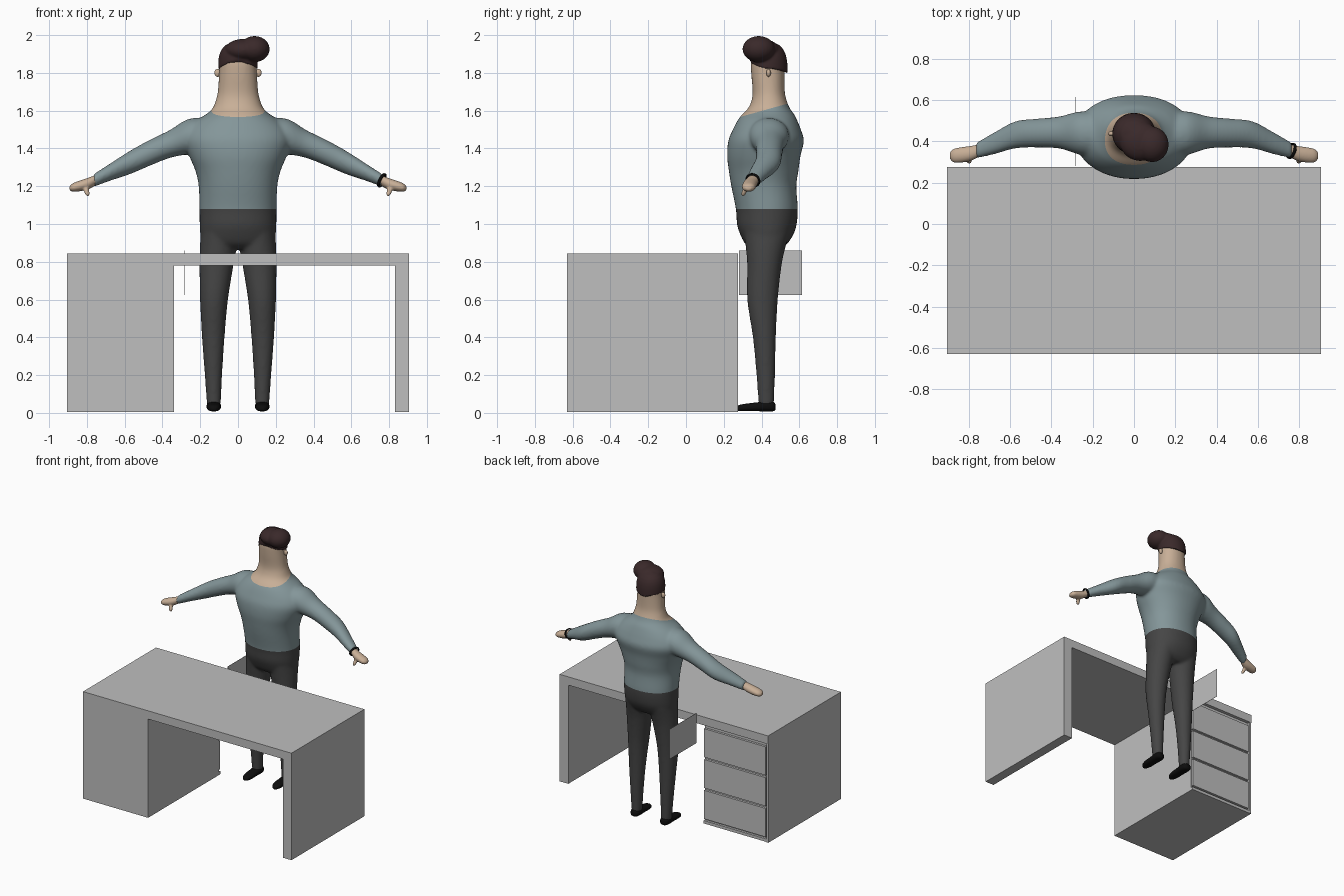
import bpy, bmesh, math
from mathutils import Vector

if "Cube" in bpy.data.objects:
    bpy.data.objects.remove(bpy.data.objects["Cube"])


def material(name, rgb):
    m = bpy.data.materials.new(name)
    m.diffuse_color = (*rgb, 1)
    m.use_nodes = True
    m.node_tree.nodes["Principled BSDF"].inputs["Base Color"].default_value = m.diffuse_color
    return m


GREY = material("desk grey", (0.52, 0.52, 0.52))
SHIRT = material("shirt blue grey", (0.23, 0.305, 0.32))
SKIN = material("skin", (0.58, 0.43, 0.31))
TROUSER = material("trouser charcoal", (0.06, 0.06, 0.06))
HAIR = material("hair dark brown", (0.042, 0.022, 0.023))
BLACK = material("black", (0.004, 0.004, 0.004))


def finish(bm, name, mat, smooth=True):
    bmesh.ops.recalc_face_normals(bm, faces=bm.faces)
    me = bpy.data.meshes.new(name)
    bm.to_mesh(me)
    bm.free()
    me.materials.clear()
    me.materials.append(mat)
    me.polygons.foreach_set("material_index", [0] * len(me.polygons))
    me.polygons.foreach_set("use_smooth", [smooth] * len(me.polygons))
    ob = bpy.data.objects.new(name, me)
    bpy.context.collection.objects.link(ob)
    return ob


def box(name, x0, x1, y0, y1, z0, z1, mat=GREY):
    bm = bmesh.new()
    bmesh.ops.create_cube(bm, size=1)
    for v in bm.verts:
        v.co = ((x0 + x1) / 2 + v.co.x * (x1 - x0), (y0 + y1) / 2 + v.co.y * (y1 - y0),
                (z0 + z1) / 2 + v.co.z * (z1 - z0))
    return finish(bm, name, mat, False)


def refine(rows, n=4):
    """Catmull-Rom interpolation of loft rings."""
    out = []
    for i in range(len(rows) - 1):
        p = [rows[max(0, min(len(rows) - 1, i + k))] for k in (-1, 0, 1, 2)]
        for s in range(n):
            t = s / n
            out.append([b + 0.5 * t * (c - a + t * (2 * a - 5 * b + 4 * c - d + t * (3 * (b - c) + d - a)))
                        for a, b, c, d in zip(*p)])
    return out + [list(rows[-1])]


def loft(bm, rows, axis, power=2.0, side=1, seg=32):
    """Capped loft of rounded rings: (position, centre u, centre v, radius u, radius v)."""
    rings = []
    for t, u, v, ru, rv in refine(rows):
        ring = []
        for k in range(seg):
            a = 2 * math.pi * k / seg
            c, s = math.cos(a), math.sin(a)
            pu = u + ru * math.copysign(abs(c) ** (2 / power), c)
            pv = v + rv * math.copysign(abs(s) ** (2 / power), s)
            x, y, z = {"x": (t, pu, pv), "y": (pu, t, pv), "z": (pu, pv, t)}[axis]
            ring.append(bm.verts.new((x * side, y, z)))
        rings.append(ring)
    skin_rings(bm, rings)


def skin_rings(bm, rings):
    n = len(rings[0])
    faces = [bm.faces.new(rings[0]), bm.faces.new(rings[-1])]
    for a, b in zip(rings, rings[1:]):
        faces += [bm.faces.new((a[k], a[(k + 1) % n], b[(k + 1) % n], b[k])) for k in range(n)]
    bmesh.ops.recalc_face_normals(bm, faces=faces)


def ellipsoid(bm, centre, radii):
    vs = bmesh.ops.create_uvsphere(bm, u_segments=24, v_segments=14, radius=1)["verts"]
    for v in vs:
        v.co = Vector(centre) + Vector(a * b for a, b in zip(v.co, radii))


def fuse(bm, voxel, smooth):
    """Merge overlapping volumes into one soft surface."""
    ob = finish(bm, "fuse_helper", GREY)
    r = ob.modifiers.new("remesh", "REMESH")
    r.mode, r.voxel_size = "VOXEL", voxel
    s = ob.modifiers.new("smooth", "SMOOTH")
    s.iterations = smooth
    me = bpy.data.meshes.new_from_object(ob.evaluated_get(bpy.context.evaluated_depsgraph_get()))
    bpy.data.objects.remove(ob)
    out = bmesh.new()
    out.from_mesh(me)
    return out


def piece(name, source, planes, mat):
    """Keep the part of the source behind every plane."""
    bm = source.copy()
    for co, no in planes:
        bmesh.ops.bisect_plane(bm, geom=bm.verts[:] + bm.edges[:] + bm.faces[:],
                               plane_co=co, plane_no=no, clear_outer=True)
    return finish(bm, name, mat)


# Desk
box("desk_top", -0.905, 0.905, -0.63, 0.275, 0.78, 0.845)
box("desk_leg_panel", 0.83, 0.905, -0.63, 0.275, 0.005, 0.78)
box("drawer_cabinet", -0.905, -0.34, -0.63, 0.25, 0.005, 0.78)
box("cabinet_outer_edge", -0.905, -0.89, 0.25, 0.272, 0.005, 0.78)
box("cabinet_base_edge", -0.89, -0.34, 0.25, 0.268, 0.005, 0.028)
for i in range(3):
    z = 0.042 + i * 0.242
    box(f"drawer_front_{i + 1}", -0.88, -0.345, 0.25, 0.268, z, z + 0.224)

# Thin upright sheet beside the figure
box("upright_sheet", -0.286, -0.284, 0.28, 0.615, 0.625, 0.86)

# Body volumes: trunk with neck and head, arms, legs
body = bmesh.new()
loft(body, [(0.87, 0, 0.425, 0.15, 0.08), (0.9, 0, 0.425, 0.19, 0.115), (0.95, 0, 0.428, 0.2, 0.143),
            (1.0, 0, 0.428, 0.203, 0.158), (1.08, 0, 0.428, 0.204, 0.164), (1.2, 0, 0.412, 0.208, 0.172),
            (1.28, 0, 0.411, 0.225, 0.184), (1.36, 0, 0.412, 0.258, 0.194), (1.44, 0, 0.424, 0.285, 0.2),
            (1.5, 0, 0.428, 0.265, 0.18), (1.55, 0, 0.431, 0.215, 0.157), (1.58, 0, 0.435, 0.17, 0.138),
            (1.61, 0, 0.439, 0.136, 0.112), (1.65, 0, 0.44, 0.119, 0.094), (1.7, 0, 0.438, 0.107, 0.085),
            (1.8, 0, 0.433, 0.1, 0.088), (1.87, 0, 0.433, 0.097, 0.088), (1.91, 0, 0.433, 0.07, 0.06)],
     "z", 2.15, seg=48)
for side in (1, -1):
    loft(body, [(0.14, 0.43, 1.47, 0.11, 0.09), (0.26, 0.44, 1.463, 0.105, 0.094),
                (0.36, 0.443, 1.424, 0.078, 0.074), (0.467, 0.44, 1.377, 0.07, 0.069),
                (0.573, 0.432, 1.325, 0.066, 0.062), (0.678, 0.39, 1.274, 0.053, 0.046),
                (0.765, 0.355, 1.23, 0.038, 0.034)], "x", side=side)
    loft(body, [(0.04, 0.128, 0.425, 0.037, 0.041), (0.2, 0.13, 0.422, 0.046, 0.049),
                (0.4, 0.131, 0.415, 0.06, 0.061), (0.6, 0.127, 0.405, 0.074, 0.081),
                (0.78, 0.114, 0.415, 0.09, 0.091), (0.87, 0.105, 0.421, 0.097, 0.104),
                (0.95, 0.1, 0.428, 0.098, 0.12)], "z", side=side)
body = fuse(body, 0.01, 8)

# Clothing split at the waist and at a tilted neckline
waist, up = Vector((0, 0, 1.08)), Vector((0, 0, 1))
neck, neck_up = Vector((0, 0.43, 1.607)), Vector((0, -0.28, 1)).normalized()
piece("trousers", body, [(waist, up)], TROUSER)
piece("sweater", body, [(waist, -up), (neck, neck_up)], SHIRT)
piece("neck_and_head", body, [(neck, -neck_up)], SKIN)
body.free()

# Hands, ears and shoes
for side, label in ((1, "left"), (-1, "right")):
    bm = bmesh.new()
    loft(bm, [(0.745, 0.358, 1.238, 0.029, 0.026), (0.79, 0.342, 1.215, 0.036, 0.031),
              (0.84, 0.334, 1.201, 0.037, 0.028), (0.875, 0.331, 1.193, 0.032, 0.022),
              (0.892, 0.331, 1.19, 0.014, 0.01)], "x", side=side)
    loft(bm, [(1.148, 0.795, 0.302, 0.005, 0.005), (1.158, 0.797, 0.304, 0.012, 0.012),
              (1.18, 0.803, 0.313, 0.015, 0.014), (1.205, 0.808, 0.325, 0.017, 0.016)], "z", side=side)
    finish(fuse(bm, 0.005, 4), f"{label}_hand", SKIN)

    bm = bmesh.new()
    ellipsoid(bm, (side * 0.108, 0.437, 1.8), (0.017, 0.012, 0.021))
    finish(bm, f"{label}_ear", SKIN)

    bm = bmesh.new()
    loft(bm, [(0.266, 0.128, 0.02, 0.01, 0.008), (0.28, 0.128, 0.025, 0.026, 0.016),
              (0.32, 0.128, 0.029, 0.036, 0.02), (0.37, 0.128, 0.032, 0.036, 0.023),
              (0.43, 0.128, 0.035, 0.038, 0.027), (0.462, 0.128, 0.034, 0.03, 0.025),
              (0.474, 0.128, 0.032, 0.014, 0.014)], "y", 2.5, side)
    finish(bm, f"{label}_shoe", BLACK)

# Bracelet on one wrist
bm = bmesh.new()
axis = Vector((0.85, -0.3, -0.42)).normalized()
turn = axis.to_track_quat("Z", "Y")
rings = []
for i in range(28):
    a = 2 * math.pi * i / 28
    d = Vector((math.cos(a), math.sin(a), 0))
    rings.append([bm.verts.new(Vector((0.762, 0.354, 1.231)) + turn @ (
        d * (0.036 + 0.005 * math.cos(b)) + Vector((0, 0, 0.008 * math.sin(b)))))
        for b in (k * math.pi / 4 for k in range(8))])
for i in range(28):
    p, q = rings[i], rings[(i + 1) % 28]
    for k in range(8):
        bm.faces.new((p[k], p[(k + 1) % 8], q[(k + 1) % 8], q[k]))
finish(bm, "bracelet", BLACK)

# Hair: cap with a peaked hairline and pointed nape, plus a swept quiff
bm = bmesh.new()
rings = []
for t in range(9):
    h = t / 8
    r = (1 - h ** 3.2) ** 0.5 if t < 8 else 0.12
    ring = []
    for k in range(48):
        a = 2 * math.pi * k / 48
        x, y = math.cos(a), math.sin(a)
        wedge = max(0, 1 - abs(x))
        low = 1.822 + (0.055 if y < 0 else -0.03) * wedge
        ring.append(bm.verts.new((0.105 * r * x, 0.437 + 0.101 * r * y, low + (1.968 - low) * h)))
    rings.append(ring)
skin_rings(bm, rings)
ellipsoid(bm, (0.088, 0.385, 1.926), (0.08, 0.086, 0.069))
ellipsoid(bm, (0.03, 0.4, 1.92), (0.1, 0.095, 0.06))
finish(fuse(bm, 0.006, 5), "hair", HAIR)
